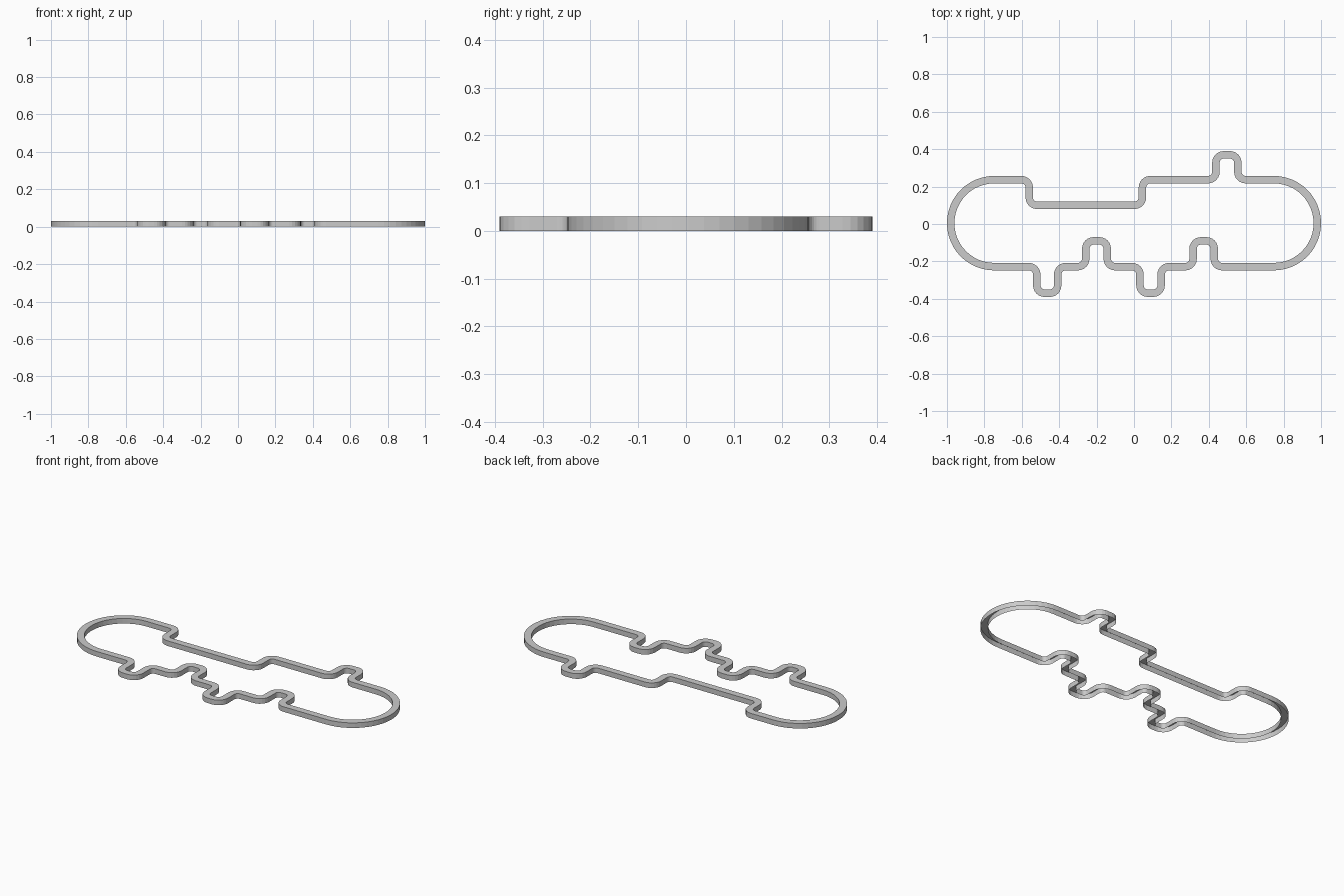
import bpy, bmesh, math
from mathutils import Vector

if "Cube" in bpy.data.objects:
    bpy.data.objects.remove(bpy.data.objects["Cube"])

HALF_W, HEIGHT = 0.02, 0.03
TOP, BOT = 0.237, -0.228


def tab(x0, x1, base, tip):
    """Four corners of a rectangular detour in the rim."""
    return [(x0, base), (x0, tip), (x1, tip), (x1, base)]


# Centreline corners, counter-clockwise from the lower left end
END_R, CORNER_R = 0.232, 0.042
corners = [(-0.98, BOT)]
corners += tab(-0.52, -0.408, BOT, -0.37)
corners += tab(-0.258, -0.143, BOT, -0.09)
corners += tab(0.032, 0.145, BOT, -0.37)
corners += tab(0.316, 0.429, BOT, -0.09)
corners += [(0.98, BOT), (0.98, TOP)]
corners += tab(0.555, 0.438, TOP, 0.37)
corners += tab(0.045, -0.56, TOP, 0.1)
corners += [(-0.98, TOP)]


def rounded_path(pts):
    """Round each right-angle corner; return (point, outward normal) pairs."""
    out = []
    for i, p in enumerate(pts):
        p = Vector(p)
        r, n = (END_R, 12) if abs(p.x) > 0.9 else (CORNER_R, 6)
        d0 = (p - Vector(pts[i - 1])).normalized()
        d1 = (Vector(pts[(i + 1) % len(pts)]) - p).normalized()
        turn = 1 if d0.x * d1.y - d0.y * d1.x > 0 else -1
        centre = p - d0 * r + d1 * r
        for k in range(n + 1):
            a = math.pi / 2 * k / n
            radial = -d1 * math.cos(a) + d0 * math.sin(a)
            out.append((centre + radial * r, radial * turn))
    return out


# Rim: outer wall, top and inner wall, open underneath
section = [(HALF_W, 0), (HALF_W, HEIGHT), (-HALF_W, HEIGHT), (-HALF_W, 0)]
bm = bmesh.new()
rings = []
for p, n in rounded_path(corners):
    rings.append([bm.verts.new((p.x + n.x * o, p.y + n.y * o, z)) for o, z in section])
for i, ring in enumerate(rings):
    nxt = rings[(i + 1) % len(rings)]
    for k in range(3):
        bm.faces.new((ring[k], nxt[k], nxt[k + 1], ring[k + 1]))

mesh = bpy.data.meshes.new("outline_rim")
bm.to_mesh(mesh)
bm.free()
rim = bpy.data.objects.new("outline_rim", mesh)
bpy.context.collection.objects.link(rim)
